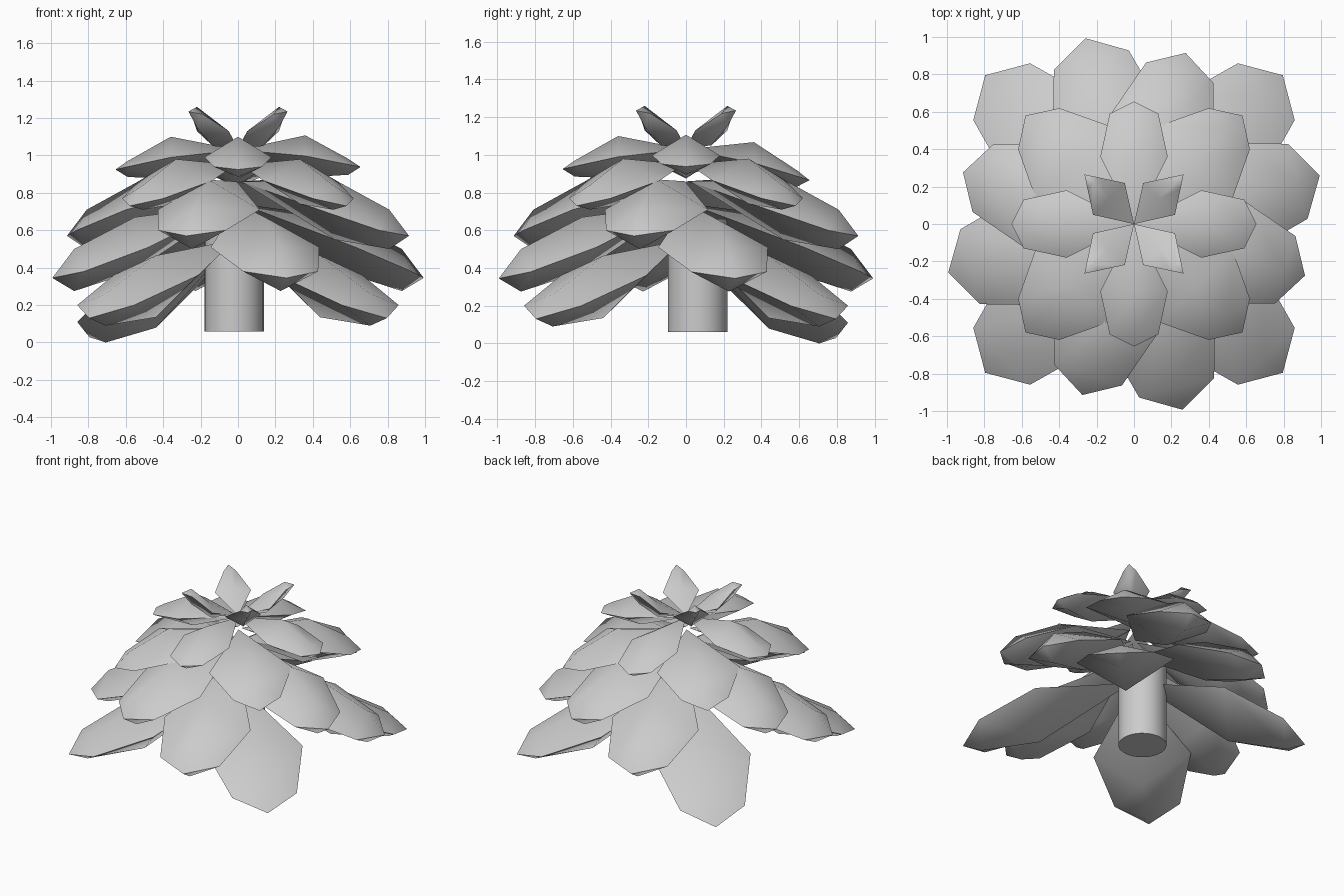
import bpy, bmesh, math

if "Cube" in bpy.data.objects:
    bpy.data.objects.remove(bpy.data.objects["Cube"])


def finish(name, bm):
    bmesh.ops.recalc_face_normals(bm, faces=bm.faces)
    for f in bm.faces:
        f.smooth = True
    me = bpy.data.meshes.new(name)
    bm.to_mesh(me)
    bm.free()
    ob = bpy.data.objects.new(name, me)
    bpy.context.collection.objects.link(ob)
    return ob


# Leaf: pointed base and tip, diamond cross-sections, sharp rim between top and underside
# base/tip = (distance, z); section = (distance, half width, edge z, ridge z, keel z)
def leaf(name, angle, base, sections, tip, droop=0.0):
    a = math.radians(angle)
    bm = bmesh.new()

    def vert(r, s, z):
        return bm.verts.new((r * math.cos(a) - s * math.sin(a),
                             r * math.sin(a) + s * math.cos(a), z - droop * r))

    first = vert(base[0], 0, base[1])
    rings = [[vert(r, w, ze), vert(r, 0, zt), vert(r, -w, ze), vert(r, 0, zb)]
             for r, w, ze, zt, zb in sections]
    last = vert(tip[0], 0, tip[1])
    for i in range(4):
        j = (i + 1) % 4
        bm.faces.new((first, rings[0][i], rings[0][j]))
        for p, q in zip(rings, rings[1:]):
            bm.faces.new((p[i], q[i], q[j], p[j]))
        bm.faces.new((last, rings[-1][j], rings[-1][i]))
    for i in (0, 2):
        chain = [first] + [ring[i] for ring in rings] + [last]
        for p, q in zip(chain, chain[1:]):
            bm.edges.get((p, q)).smooth = False
    return finish(name, bm)


# Whorls of four leaves, from the bottom up; droop = extra lowering per leaf
whorls = [
    ("ground_leaf", 45, (0.02, 0.55),
     [(0.62, 0.32, 0.36, 0.465, 0.135), (1.0, 0.215, 0.20, 0.26, 0.09)], (1.125, 0.13),
     (0, 0.09, 0, 0)),
    ("lower_leaf", 14.6, (0.02, 0.74),
     [(0.57, 0.30, 0.51, 0.67, 0.38), (0.905, 0.207, 0.38, 0.50, 0.275)], (1.026, 0.345),
     (0, 0, 0, 0)),
    ("middle_leaf", 73.2, (0.02, 0.86),
     [(0.54, 0.285, 0.71, 0.87, 0.55), (0.845, 0.188, 0.60, 0.71, 0.5)], (0.955, 0.57),
     (0, 0, 0, 0)),
    ("upper_leaf", 45, (0.02, 0.95),
     [(0.47, 0.275, 0.865, 0.98, 0.74), (0.72, 0.156, 0.77, 0.84, 0.71)], (0.82, 0.73),
     (0, 0, 0, 0)),
    ("high_leaf", 0, (0.0, 1.03),
     [(0.36, 0.18, 0.99, 1.10, 0.875), (0.59, 0.13, 0.94, 0.97, 0.885)], (0.655, 0.925),
     (-0.02, 0.09, 0, 0)),
    ("crown_leaf", 45, (0.0, 1.04),
     [(0.19, 0.12, 1.13, 1.15, 1.05), (0.31, 0.042, 1.22, 1.26, 1.15)], (0.375, 1.235),
     (0, 0, 0, 0)),
]
for name, start, base, sections, tip, droops in whorls:
    for k in range(4):
        leaf(f"{name}_{k + 1}", start + 90 * k, base, sections, tip, droops[k])

# Trunk, slightly off centre
bm = bmesh.new()
bmesh.ops.create_cone(bm, cap_ends=True, segments=24, radius1=0.158, radius2=0.158, depth=0.6)
bmesh.ops.translate(bm, verts=bm.verts, vec=(-0.02, 0.062, 0.36))
for e in bm.edges:
    e.smooth = abs(e.verts[0].co.z - e.verts[1].co.z) > 0.1
finish("trunk", bm)
